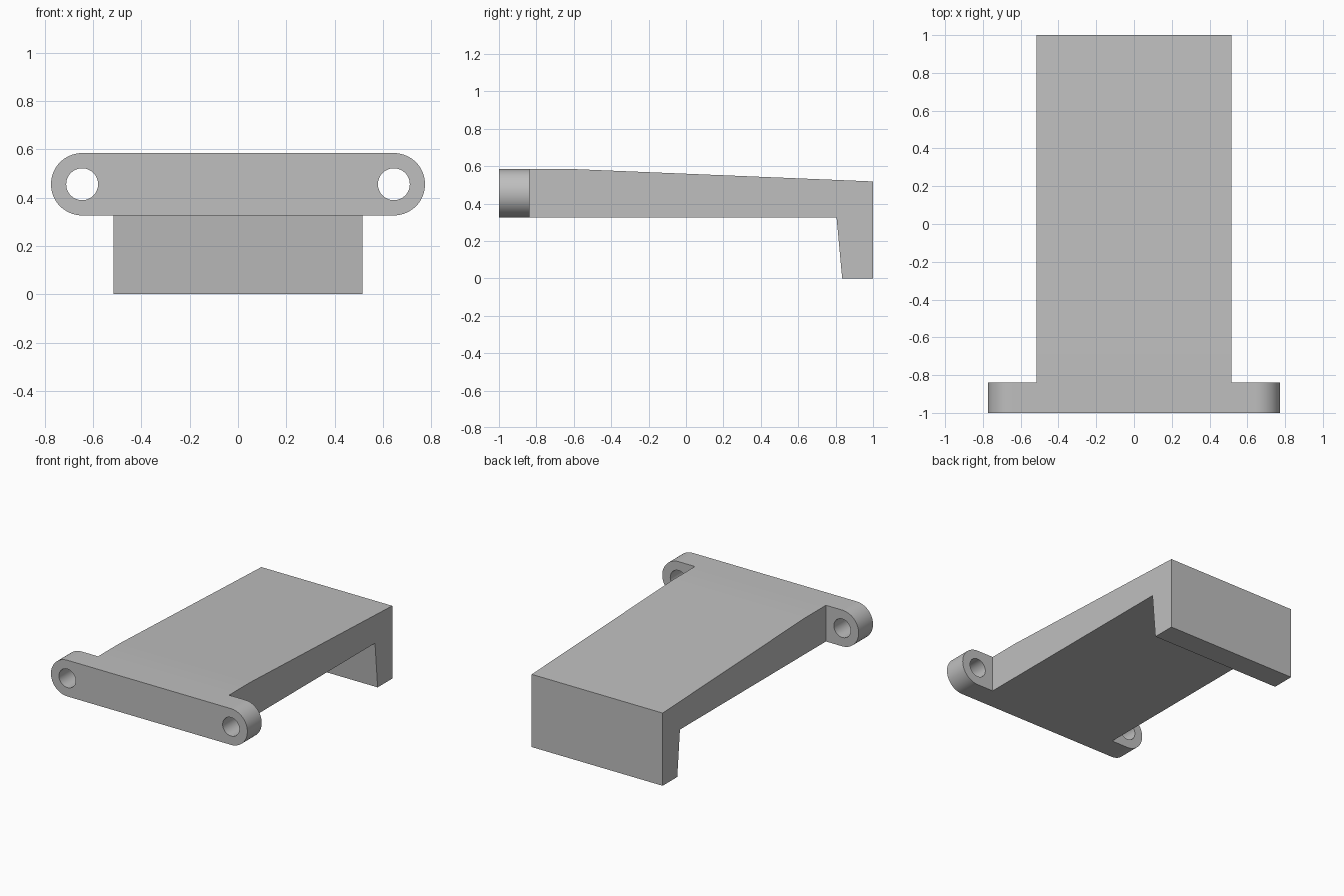
import bpy, bmesh
from math import sin, cos, pi, radians
from mathutils import Vector

cube = bpy.data.objects.get("Cube")
if cube:
    bpy.data.objects.remove(cube, do_unlink=True)

grey = bpy.data.materials.new("plain grey")
grey.use_nodes = True
colour = (0.52, 0.52, 0.52, 1)
grey.diffuse_color = colour
grey.node_tree.nodes["Principled BSDF"].inputs["Base Color"].default_value = colour

HALF_W = 0.516      # half width of the arm
EAR_X = 0.645       # hole centres
EAR_Z = 0.455
EAR_R = 0.129
HOLE_R = 0.066
FRONT, PLATE_BACK = -1.0, -0.838


def extrude(name, outline, offset):
    """Closed prism from a planar outline, moved along offset."""
    bm = bmesh.new()
    face = bm.faces.new([bm.verts.new(p) for p in outline])
    result = bmesh.ops.extrude_face_region(bm, geom=[face])
    moved = [g for g in result["geom"] if isinstance(g, bmesh.types.BMVert)]
    bmesh.ops.translate(bm, verts=moved, vec=Vector(offset))
    bmesh.ops.recalc_face_normals(bm, faces=bm.faces)
    mesh = bpy.data.meshes.new(name)
    bm.to_mesh(mesh)
    bm.free()
    obj = bpy.data.objects.new(name, mesh)
    mesh.materials.append(grey)
    bpy.context.collection.objects.link(obj)
    return obj


def arc(cx, radius, start, sweep, steps, y):
    return [(cx + radius * cos(start + sweep * i / steps), y,
             EAR_Z + radius * sin(start + sweep * i / steps))
            for i in range(steps + 1)]


def combine(target, tool, operation):
    """Boolean a helper into the target, then discard the helper."""
    tool.hide_render = True
    mod = target.modifiers.new(operation.lower(), 'BOOLEAN')
    mod.operation, mod.object, mod.solver = operation, tool, 'EXACT'
    bpy.context.view_layer.objects.active = target
    bpy.ops.object.modifier_apply(modifier=mod.name)
    bpy.data.objects.remove(tool, do_unlink=True)


# Arm with sloping top and a tapered lip hanging at the back
top, under = EAR_Z + EAR_R, EAR_Z - EAR_R
side = [(FRONT, under), (0.805, under), (0.835, 0), (1, 0),
        (1, 0.518), (-0.6, top), (FRONT, top)]
bracket = extrude("hooked_bracket", [(-HALF_W, y, z) for y, z in side],
                  (2 * HALF_W, 0, 0))

# Round-ended mounting bar across the front
thickness = PLATE_BACK - FRONT
bar_outline = (arc(EAR_X, EAR_R, -pi / 2, pi, 32, FRONT)
               + arc(-EAR_X, EAR_R, pi / 2, pi, 32, FRONT))
bar = extrude("mounting_bar", bar_outline, (0, thickness, 0))
combine(bracket, bar, 'UNION')

# Screw hole in each ear
for s in (-1, 1):
    ring = arc(s * EAR_X, HOLE_R, 0, 2 * pi, 48, FRONT - 0.1)[:-1]
    cutter = extrude("hole_cutter", ring, (0, thickness + 0.2, 0))
    combine(bracket, cutter, 'DIFFERENCE')

bpy.ops.object.select_all(action='DESELECT')
bracket.select_set(True)
bpy.context.view_layer.objects.active = bracket
bpy.ops.object.shade_smooth_by_angle(angle=radians(30))
# Flat faces stay flat beside the curved ends
bracket.modifiers.new("weighted normals", 'WEIGHTED_NORMAL').keep_sharp = True
